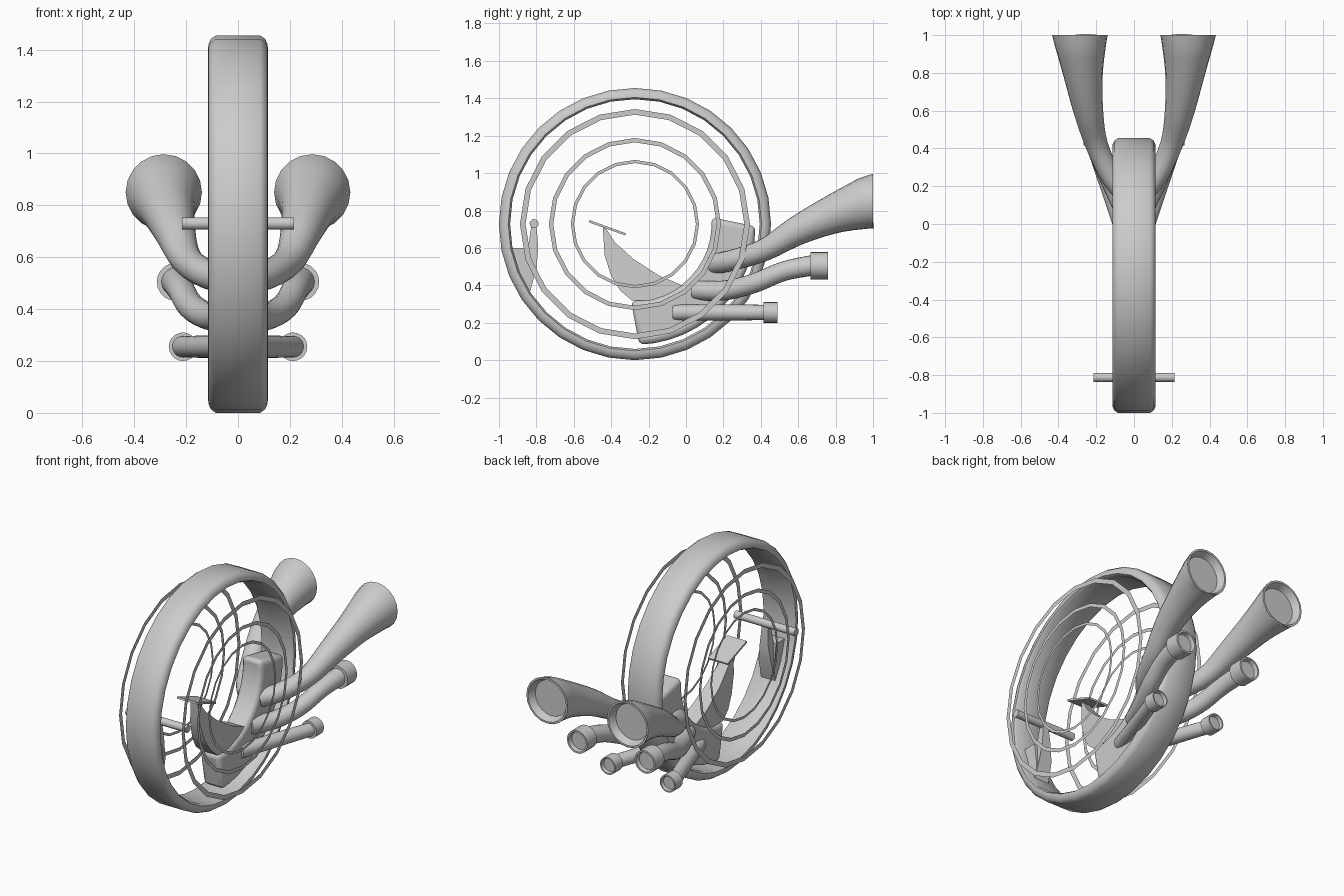
import bpy, bmesh, math
from mathutils import Vector

if "Cube" in bpy.data.objects:
    bpy.data.objects.remove(bpy.data.objects["Cube"])

CY, CZ, R = -0.273, 0.7275, 0.7275   # wheel centre and radius


def finish(name, bm, angle=35, bevel=0):
    bmesh.ops.recalc_face_normals(bm, faces=bm.faces)
    me = bpy.data.meshes.new(name)
    bm.to_mesh(me)
    bm.free()
    ob = bpy.data.objects.new(name, me)
    bpy.context.collection.objects.link(ob)
    if bevel:
        m = ob.modifiers.new("bevel", "BEVEL")
        m.width, m.segments, m.limit_method = bevel, 3, "ANGLE"
    bpy.ops.object.select_all(action="DESELECT")
    bpy.context.view_layer.objects.active = ob
    ob.select_set(True)
    bpy.ops.object.shade_smooth_by_angle(angle=math.radians(angle))
    return ob


def bridge(bm, loops, closed):
    n = len(loops[0])
    for i in range(len(loops) if closed else len(loops) - 1):
        a, b = loops[i], loops[(i + 1) % len(loops)]
        for j in range(n):
            k = (j + 1) % n
            bm.faces.new((a[j], a[k], b[k], b[j]))


def lathe(name, profile, sides, closed=True):
    """Spin (x, radius) points about the wheel axle."""
    bm = bmesh.new()
    loops = []
    for x, r in profile:
        loops.append([bm.verts.new((x, CY + r * math.sin(2 * math.pi * j / sides),
                                    CZ + r * math.cos(2 * math.pi * j / sides))) for j in range(sides)])
    bridge(bm, loops, closed)
    return finish(name, bm)


def slab(name, outline, widths, bevel=0):
    """Side outline (y, z) with a half width per point."""
    bm = bmesh.new()
    a = [bm.verts.new((-w, y, z)) for (y, z), w in zip(outline, widths)]
    b = [bm.verts.new((w, y, z)) for (y, z), w in zip(outline, widths)]
    bridge(bm, [a, b], False)
    bm.faces.new(a)
    bm.faces.new(b)
    return finish(name, bm, bevel=bevel)


def smooth_path(pts, steps=4):
    out = []
    for i in range(len(pts) - 1):
        p = [Vector(pts[max(0, min(len(pts) - 1, i + k))]) for k in (-1, 0, 1, 2)]
        for s in range(steps):
            t = s / steps
            out.append(0.5 * (2 * p[1] + (p[2] - p[0]) * t + (2 * p[0] - 5 * p[1] + 4 * p[2] - p[3]) * t * t
                              + (3 * p[1] - p[0] - 3 * p[2] + p[3]) * t ** 3))
    return out + [Vector(pts[-1])]


def pipe(name, pts, side, tail, sides=20):
    """Loft circles along (x, y, z, radius) points; tail adds (dy, radius) rings facing +y."""
    path = smooth_path(pts)
    rows = []
    for i, p in enumerate(path):
        d = (path[min(i + 1, len(path) - 1)] - path[max(i - 1, 0)]).xyz
        if i == len(path) - 1:
            d = Vector((0, 1, 0))
        rows.append((p.xyz, d.normalized(), p.w))
    end = path[-1].xyz
    rows += [(end + Vector((0, dy, 0)), Vector((0, 1, 0)), r) for dy, r in tail]
    bm = bmesh.new()
    loops = []
    for c, d, r in rows:
        u = Vector((1, 0, 0)) - d * d.x
        u.normalize()
        v = d.cross(u)
        ring = []
        for j in range(sides):
            t = 2 * math.pi * j / sides
            q = c + r * (u * math.cos(t) + v * math.sin(t))
            ring.append(bm.verts.new((q.x * side, q.y, q.z)))
        loops.append(ring)
    bridge(bm, loops, False)
    bm.faces.new(loops[0])
    bm.faces.new(loops[-1])
    return finish(name, bm, 50)


# Hollow tyre band with rounded shoulders
half = [(0.115, R - 0.05), (0.114, R - 0.035), (0.105, R - 0.014), (0.085, R)]
tyre = [(0.10, R - 0.06)] + half
lathe("tyre", tyre + [(-x, r) for x, r in reversed(tyre)], 32)

# Flat, paper-thin side rings
for side, label in ((1, "right"), (-1, "left")):
    for i, (ro, ri) in enumerate(((0.615, 0.585), (0.46, 0.437), (0.343, 0.326))):
        lathe(f"{label}_side_ring_{i + 1}", [(side * 0.222, ro), (side * 0.222, ri)], 20, False)

# Curved engine block following the lower rear of the wheel
arc = []
N = 12
for i in range(N + 1):
    t = math.radians(-88 + 87 * i / N)
    arc.append((CY + 0.645 * math.cos(t), CZ + 0.645 * math.sin(t)))
for i in range(N + 1):
    t = math.radians(5 - 98 * i / N)
    arc.append((CY + 0.41 * math.cos(t), CZ + 0.41 * math.sin(t)))
slab("engine_block", arc, [0.072] * len(arc), bevel=0.028)

# Seat post and seat plate
post = [(-0.445, 0.71), (-0.435, 0.56), (-0.40, 0.45), (-0.35, 0.37), (-0.29, 0.32),
        (-0.1, 0.32), (0.03, 0.38), (-0.14, 0.45), (-0.28, 0.54), (-0.38, 0.63), (-0.425, 0.70)]
slab("seat_post", post, [0.025, 0.035, 0.045, 0.055, 0.06, 0.06, 0.06, 0.055, 0.045, 0.035, 0.025])
slab("seat", [(-0.52, 0.737), (-0.325, 0.667), (-0.321, 0.678), (-0.516, 0.749)], [0.07] * 4)

# Handlebar with its bracket on the inside of the tyre
bm = bmesh.new()
loops = [[bm.verts.new((x, -0.812 + 0.024 * math.cos(j * math.pi / 8), 0.73 + 0.024 * math.sin(j * math.pi / 8)))
          for j in range(16)] for x in (-0.215, 0.215)]
bridge(bm, loops, False)
for l in loops:
    bm.faces.new(l)
finish("handlebar", bm)
slab("handlebar_stem", [(-0.825, 0.73), (-0.845, 0.6), (-0.85, 0.48), (-0.835, 0.36),
                        (-0.80, 0.49), (-0.79, 0.6), (-0.80, 0.73)],
     [0.02, 0.03, 0.045, 0.05, 0.045, 0.03, 0.02])
slab("handlebar_bracket", [(-0.935, 0.6), (-0.84, 0.6), (-0.82, 0.45), (-0.835, 0.36), (-0.89, 0.45)], [0.05] * 5)

# Exhaust pipes, mirrored left and right
horn = [(0.04, 0.15, 0.515, 0.055), (0.12, 0.25, 0.535, 0.056), (0.198, 0.42, 0.59, 0.06),
        (0.242, 0.6, 0.695, 0.079), (0.27, 0.8, 0.785, 0.106), (0.286, 1.0, 0.85, 0.147)]
middle = [(0.04, 0.05, 0.375, 0.054), (0.11, 0.2, 0.372, 0.053), (0.18, 0.36, 0.41, 0.052),
          (0.22, 0.52, 0.475, 0.052), (0.24, 0.665, 0.505, 0.055)]
lower = [(0.05, -0.06, 0.255, 0.043), (0.13, 0.18, 0.255, 0.043), (0.212, 0.415, 0.255, 0.041)]
for side, label in ((1, "right"), (-1, "left")):
    pipe(f"{label}_upper_horn", horn, side, [(0, 0.135), (-0.045, 0.115)])
    pipe(f"{label}_middle_pipe", middle, side, [(0, 0.073), (0.095, 0.073), (0.095, 0.062), (0.07, 0.056)])
    pipe(f"{label}_lower_pipe", lower, side, [(0, 0.055), (0.075, 0.055), (0.075, 0.047), (0.055, 0.042)])
